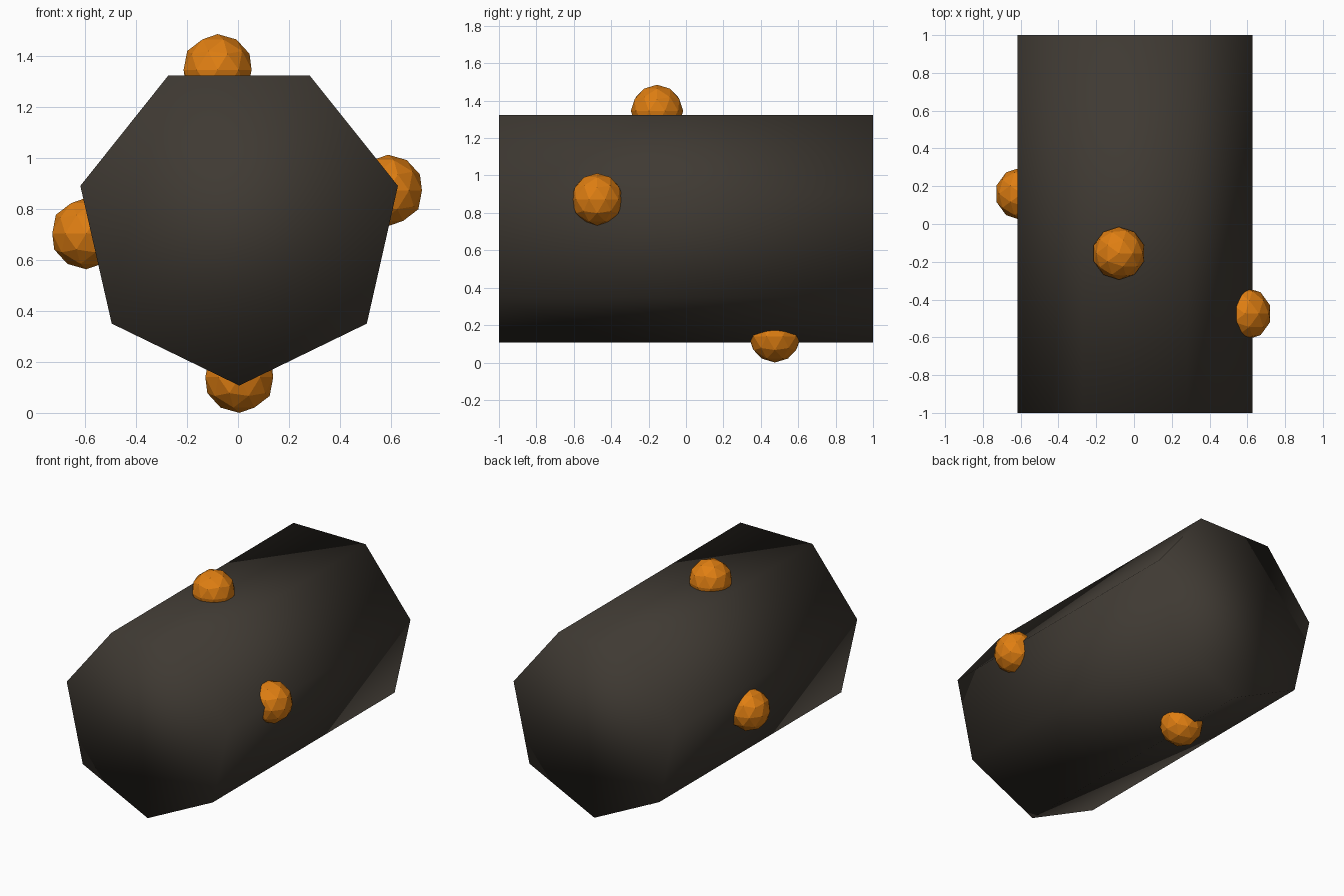
import bpy, bmesh, math
from mathutils import Vector

if "Cube" in bpy.data.objects:
    bpy.data.objects.remove(bpy.data.objects["Cube"])


def material(name, colour):
    m = bpy.data.materials.new(name)
    m.diffuse_color = (*colour, 1)
    m.use_nodes = True
    m.node_tree.nodes["Principled BSDF"].inputs["Base Color"].default_value = m.diffuse_color
    return m


def make_object(name, bm, mat, smooth):
    bmesh.ops.recalc_face_normals(bm, faces=bm.faces)
    for f in bm.faces:
        f.smooth = smooth
    me = bpy.data.meshes.new(name)
    bm.to_mesh(me)
    bm.free()
    me.materials.append(mat)
    ob = bpy.data.objects.new(name, me)
    bpy.context.collection.objects.link(ob)
    return ob


bark = material("dark bark", (0.050, 0.042, 0.033))
orange = material("orange", (0.74, 0.21, 0.006))

# Seven-sided log lying along y, softly shaded
profile = [(0.005, 0.107), (0.505, 0.35), (0.627, 0.89), (0.281, 1.323),
           (-0.273, 1.323), (-0.618, 0.89), (-0.495, 0.35)]
bm = bmesh.new()
front = bm.faces.new([bm.verts.new((x, -1, z)) for x, z in profile])
ext = bmesh.ops.extrude_face_region(bm, geom=[front], use_keep_orig=True)
bmesh.ops.translate(bm, vec=(0, 2, 0),
                    verts=[v for v in ext["geom"] if isinstance(v, bmesh.types.BMVert)])
make_object("log", bm, bark, True)

# Faceted knobs half sunk into the log
knobs = {"top_knob": (-0.08, -0.155, 1.345), "bottom_knob": (0.005, 0.475, 0.14),
         "left_knob": (-0.595, 0.16, 0.703), "right_knob": (0.588, -0.475, 0.872)}
for name, pos in knobs.items():
    bm = bmesh.new()
    bmesh.ops.create_icosphere(bm, subdivisions=2, radius=0.14)
    bmesh.ops.translate(bm, verts=bm.verts, vec=Vector(pos))
    make_object(name, bm, orange, False)
